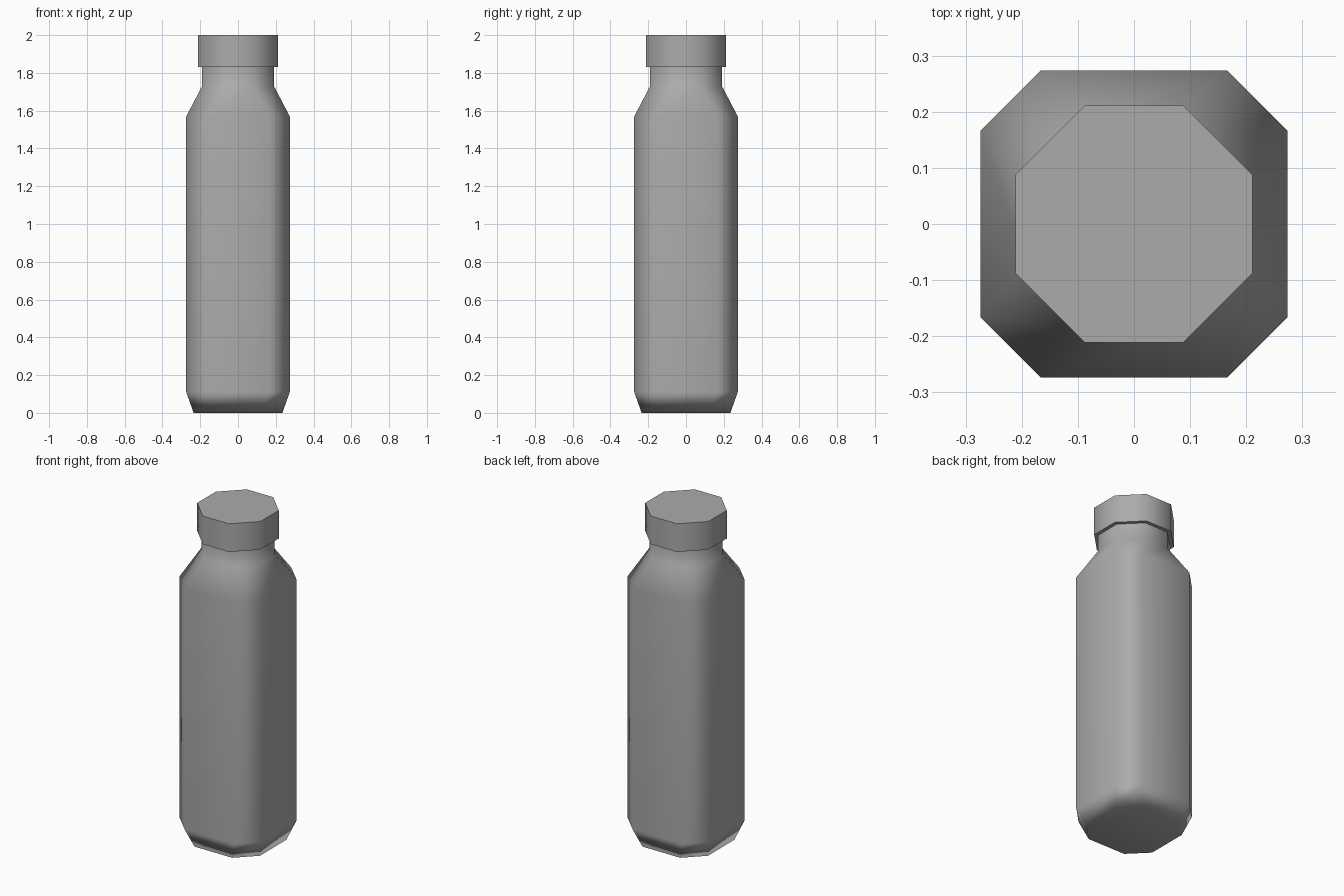
import bpy, bmesh, math

cube = bpy.data.objects.get("Cube")
if cube:
    bpy.data.objects.remove(cube, do_unlink=True)


def make_material(name, colour):
    mat = bpy.data.materials.new(name)
    mat.use_nodes = True
    mat.diffuse_color = colour
    mat.node_tree.nodes["Principled BSDF"].inputs["Base Color"].default_value = colour
    return mat


def ring(bm, half, flat, z):
    """Square of the given half width with its corners cut; flat is half of each straight side."""
    quarter = [(half, -flat), (half, flat)]
    verts = []
    for turn in range(4):
        for x, y in quarter:
            verts.append(bm.verts.new((x, y, z)))
        quarter = [(-y, x) for x, y in quarter]
    return verts


def loft(name, profile, mat, sharp_angle):
    """Bridge a stack of rings into a closed, smooth-shaded solid."""
    bm = bmesh.new()
    rings = [ring(bm, *step) for step in profile]
    for low, high in zip(rings, rings[1:]):
        for i in range(len(low)):
            j = (i + 1) % len(low)
            bm.faces.new((low[i], low[j], high[j], high[i]))
    bm.faces.new(reversed(rings[0]))
    bm.faces.new(rings[-1])
    mesh = bpy.data.meshes.new(name)
    bm.to_mesh(mesh)
    bm.free()
    mesh.materials.append(mat)
    obj = bpy.data.objects.new(name, mesh)
    bpy.context.collection.objects.link(obj)
    bpy.ops.object.select_all(action="DESELECT")
    obj.select_set(True)
    bpy.context.view_layer.objects.active = obj
    bpy.ops.object.shade_smooth_by_angle(angle=math.radians(sharp_angle))
    return obj


grey = make_material("mid grey", (0.41, 0.41, 0.41, 1))

# Bottle body: narrowed base, straight sides, sloping shoulder, neck
body = loft("bottle_body", [
    (0.235, 0.126, 0.0),
    (0.274, 0.166, 0.11),
    (0.274, 0.166, 1.57),
    (0.19, 0.079, 1.73),
    (0.19, 0.079, 1.86),
], grey, 80)

# Large panels of the body keep flat shading; the narrow slopes blend between them
weighted = body.modifiers.new("panel_shading", "WEIGHTED_NORMAL")
weighted.mode = "FACE_AREA"
weighted.keep_sharp = True

# Cap: plain octagonal drum
loft("cap", [
    (0.211, 0.088, 1.83),
    (0.211, 0.088, 2.0),
], grey, 60)
